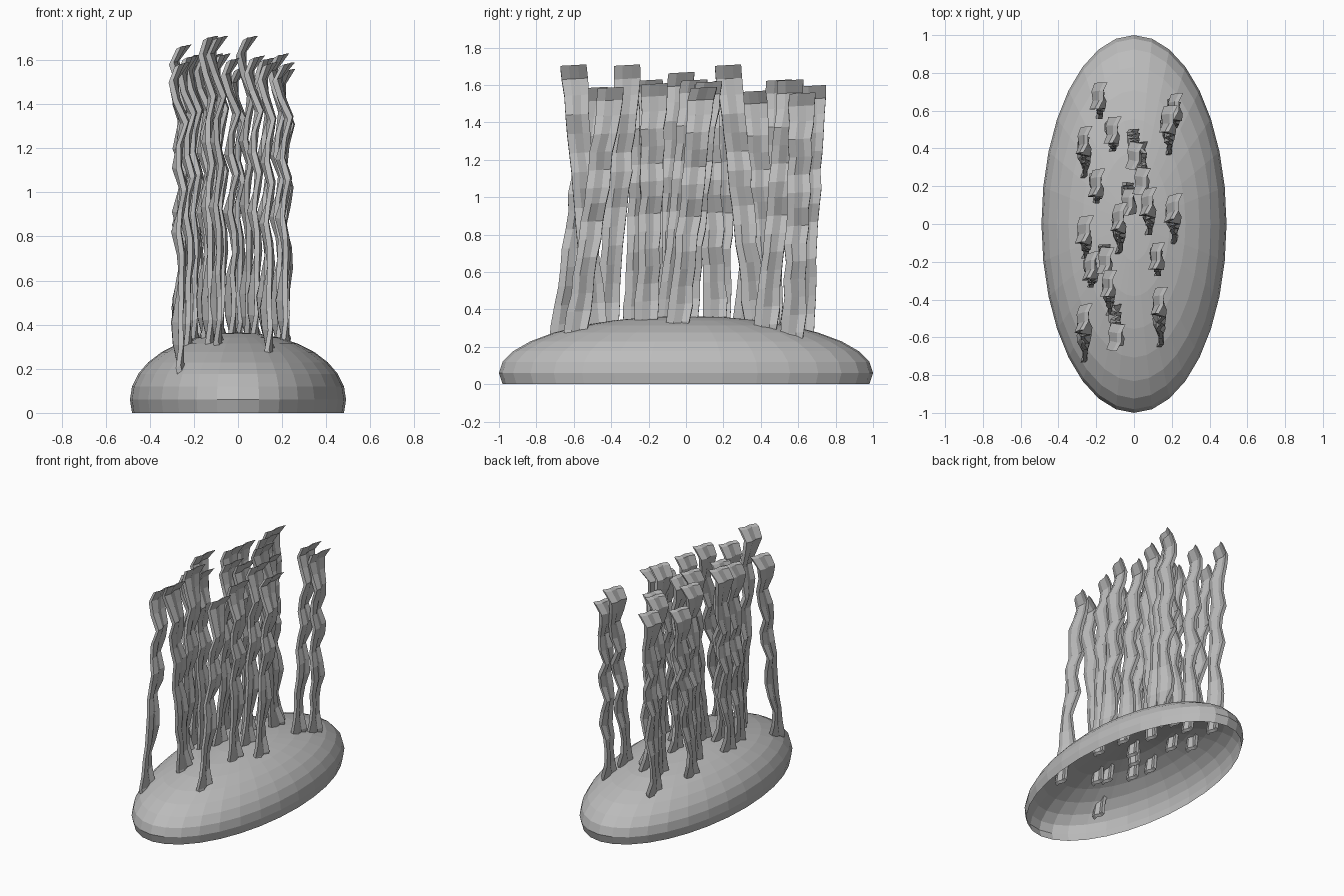
import bpy, bmesh, math, random
from mathutils import Vector

if "Cube" in bpy.data.objects:
    bpy.data.objects.remove(bpy.data.objects["Cube"])
random.seed(4)

grey = bpy.data.materials.new("plain grey")
grey.diffuse_color = (0.5, 0.5, 0.5, 1)
grey.use_nodes = True
grey.node_tree.nodes["Principled BSDF"].inputs["Base Color"].default_value = grey.diffuse_color


def finish(bm, name):
    me = bpy.data.meshes.new(name)
    bm.to_mesh(me)
    bm.free()
    me.materials.append(grey)
    ob = bpy.data.objects.new(name, me)
    bpy.context.collection.objects.link(ob)
    return ob


# Rock mound: flattened sphere, open below
bm = bmesh.new()
bmesh.ops.create_uvsphere(bm, u_segments=32, v_segments=16, radius=1)
low = [v for v in bm.verts if v.co.z < -0.25]
bmesh.ops.delete(bm, geom=low, context='VERTS')
for v in bm.verts:
    v.co = Vector((v.co.x * 0.49, v.co.y, 0.06 + v.co.z * 0.305))
finish(bm, "rock_mound")

# Rippled frond outline: (height share, sideways offset, half width, twist)
RIPPLE = [(0, .014, .045, .25), (.06, .006, .062, -.1), (.13, -.006, .066, .3),
          (.20, -.008, .058, .38), (.27, .0, .058, .2), (.34, .016, .055, .0),
          (.41, .006, .06, .15), (.48, -.016, .06, .28), (.55, .008, .058, .0),
          (.61, .018, .064, .12), (.68, -.014, .06, .25), (.75, .004, .062, .0),
          (.82, .020, .062, .2), (.89, -.012, .066, .05), (.95, -.024, .07, -.1),
          (1, .014, .07, -.25)]
# Columns across a frond: (share of half width, bow sideways)
COLUMNS = [(-1, -.006), (-.35, .007), (.35, -.005), (1, .006)]
THICK = 0.022


def frond(i, x, y0, y1, top):
    bm = bmesh.new()
    base = 0.06 + 0.305 * math.sqrt(max(0, 1 - (x / .49) ** 2 - y0 ** 2)) - 0.085
    rings = []
    for t, dx, w, twist in RIPPLE:
        z = base + (top - base) * t
        yc = y0 + (y1 - y0) * t + random.uniform(-.006, .006)
        dx += random.uniform(-.004, .004)
        ring = []
        for side, cols in ((-.5, COLUMNS), (.5, COLUMNS[::-1])):
            for s, bow in cols:
                ring.append(bm.verts.new((x + dx + bow + side * THICK - s * w * twist,
                                          yc + s * w, z + s * .004 + side * .012)))
        rings.append(ring)
    n = len(rings[0])
    for a, b in zip(rings, rings[1:]):
        for k in range(n):
            m = (k + 1) % n
            bm.faces.new((a[k], a[m], b[m], b[k]))
    for ring in (rings[0], rings[-1]):
        for k in range(3):
            bm.faces.new((ring[k], ring[k + 1], ring[n - 2 - k], ring[n - 1 - k]))
    bmesh.ops.recalc_face_normals(bm, faces=bm.faces)
    finish(bm, f"frond_{i:02d}")


# Fronds: x, root y, tip y, tip height
FRONDS = [(-.185, .62, .68, 1.59), (-.115, .44, .50, 1.62), (-.265, .30, .45, 1.55),
          (-.20, .17, .22, 1.62), (0, .45, .36, 1.56), (.04, .38, .22, 1.70),
          (.215, .57, .62, 1.55), (.18, .42, .56, 1.62), (.208, -.05, .09, 1.58),
          (.075, -.01, .12, 1.61), (-.03, .16, .11, 1.60), (-.08, -.10, .04, 1.62),
          (.12, -.21, -.17, 1.60), (-.262, -.13, -.03, 1.66), (-.23, -.28, -.22, 1.61),
          (-.155, -.17, -.19, 1.62), (-.135, -.43, -.31, 1.70), (-.095, -.48, -.60, 1.70),
          (-.265, -.68, -.49, 1.58), (.135, -.60, -.40, 1.58)]
for i, f in enumerate(FRONDS, 1):
    frond(i, *f)
